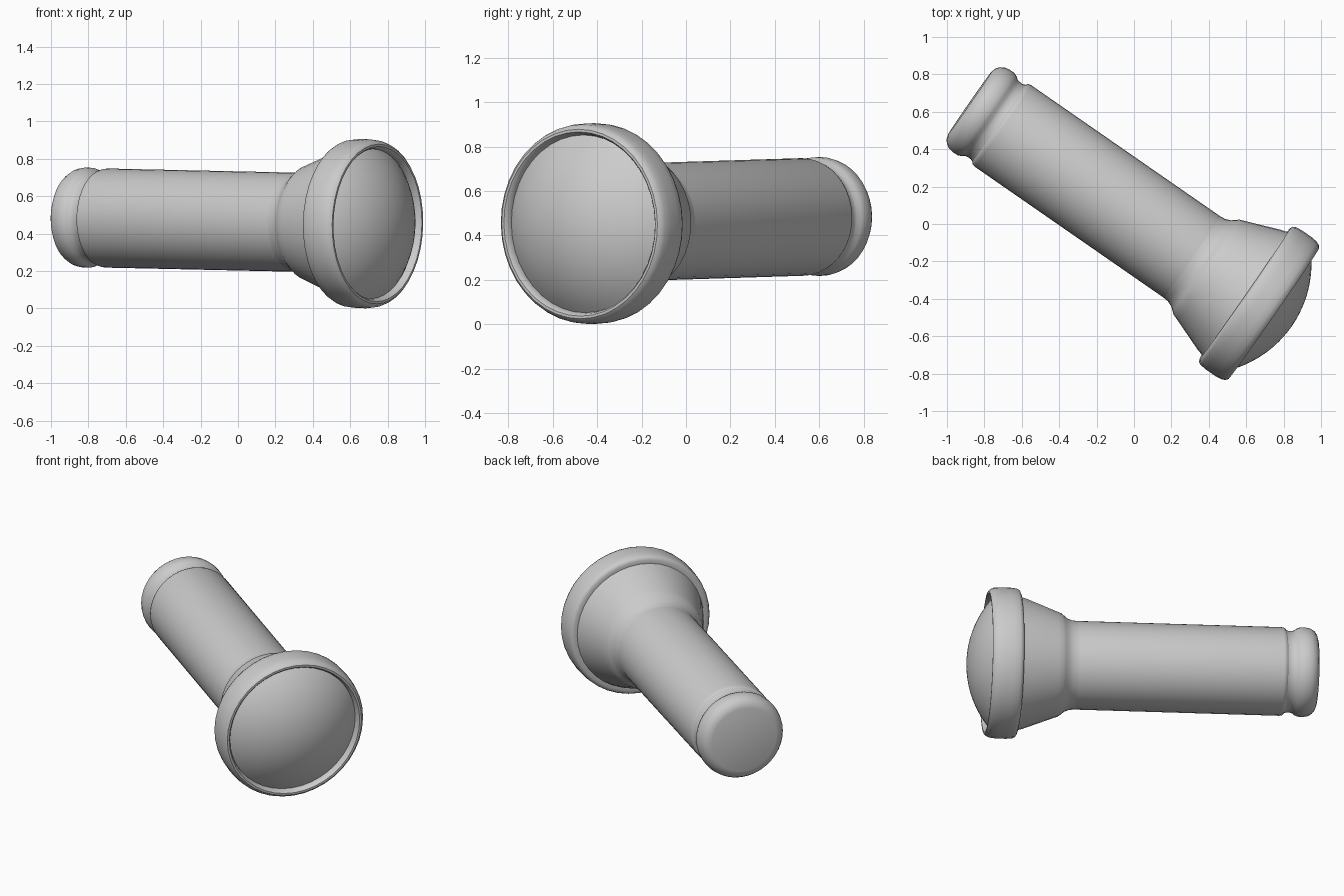
import bpy, bmesh, math
from mathutils import Matrix, Vector

if "Cube" in bpy.data.objects:
    bpy.data.objects.remove(bpy.data.objects["Cube"])

SEGMENTS = 40

# Flashlight axis: points toward the lens, with a slight downward tilt
axis = Vector((0.822, -0.57, -0.018)).normalized()
side = Vector((0.57, 0.822, 0)).normalized()
up = axis.cross(side)
if up.z < 0:
    up = -up
    side = -side
side = up.cross(axis)
origin = Vector((0.018, 0.026, 0.467))
frame = Matrix((side, up, axis)).transposed()


def lathe(name, profile):
    """Revolve (distance along axis, radius) points about the flashlight axis."""
    bm = bmesh.new()
    rings = []
    for s, r in profile:
        if r == 0:
            rings.append([bm.verts.new(origin + axis * s)])
            continue
        ring = []
        for i in range(SEGMENTS):
            a = 2 * math.pi * i / SEGMENTS
            ring.append(bm.verts.new(origin + frame @ Vector((r * math.cos(a), r * math.sin(a), s))))
        rings.append(ring)
    for a, b in zip(rings, rings[1:]):
        for i in range(SEGMENTS):
            j = (i + 1) % SEGMENTS
            if len(a) == 1:
                bm.faces.new((a[0], b[j], b[i]))
            elif len(b) == 1:
                bm.faces.new((a[i], a[j], b[0]))
            else:
                bm.faces.new((a[i], a[j], b[j], b[i]))
    mesh = bpy.data.meshes.new(name)
    bm.to_mesh(mesh)
    bm.free()
    ob = bpy.data.objects.new(name, mesh)
    bpy.context.collection.objects.link(ob)
    bpy.ops.object.select_all(action='DESELECT')
    ob.select_set(True)
    bpy.context.view_layer.objects.active = ob
    bpy.ops.object.shade_smooth_by_angle(angle=math.radians(42))
    return ob


# Tail cap with rounded rim and groove
lathe("tail_cap", [
    (-1.09, 0), (-1.09, 0.205), (-1.083, 0.228), (-1.068, 0.248), (-1.045, 0.262),
    (-1.015, 0.268), (-0.985, 0.267), (-0.965, 0.259), (-0.95, 0.247),
    (-0.935, 0.244), (-0.915, 0.244), (-0.90, 0.25)])

# Barrel grip
lathe("barrel", [(-0.90, 0.25), (-0.892, 0.261), (-0.875, 0.265), (0.355, 0.265)])

# Flared head
lathe("head", [
    (0.355, 0.265), (0.385, 0.268), (0.415, 0.280), (0.435, 0.297),
    (0.452, 0.310), (0.48, 0.320), (0.66, 0.389), (0.685, 0.396), (0.70, 0.402)])

# Bezel ring around the lens
lathe("bezel", [
    (0.70, 0.402), (0.699, 0.425), (0.706, 0.440), (0.722, 0.448), (0.76, 0.452),
    (0.82, 0.452), (0.855, 0.448), (0.875, 0.440), (0.887, 0.427), (0.887, 0.415),
    (0.876, 0.406), (0.855, 0.401), (0.835, 0.399)])

# Domed lens
R, peak, edge = 0.592, 1.005, 0.402
top = math.asin(edge / R)
lens = []
for k in range(13):
    t = top * (1 - k / 12)
    lens.append((peak - R * (1 - math.cos(t)), R * math.sin(t) if k < 12 else 0))
lathe("lens", lens)
